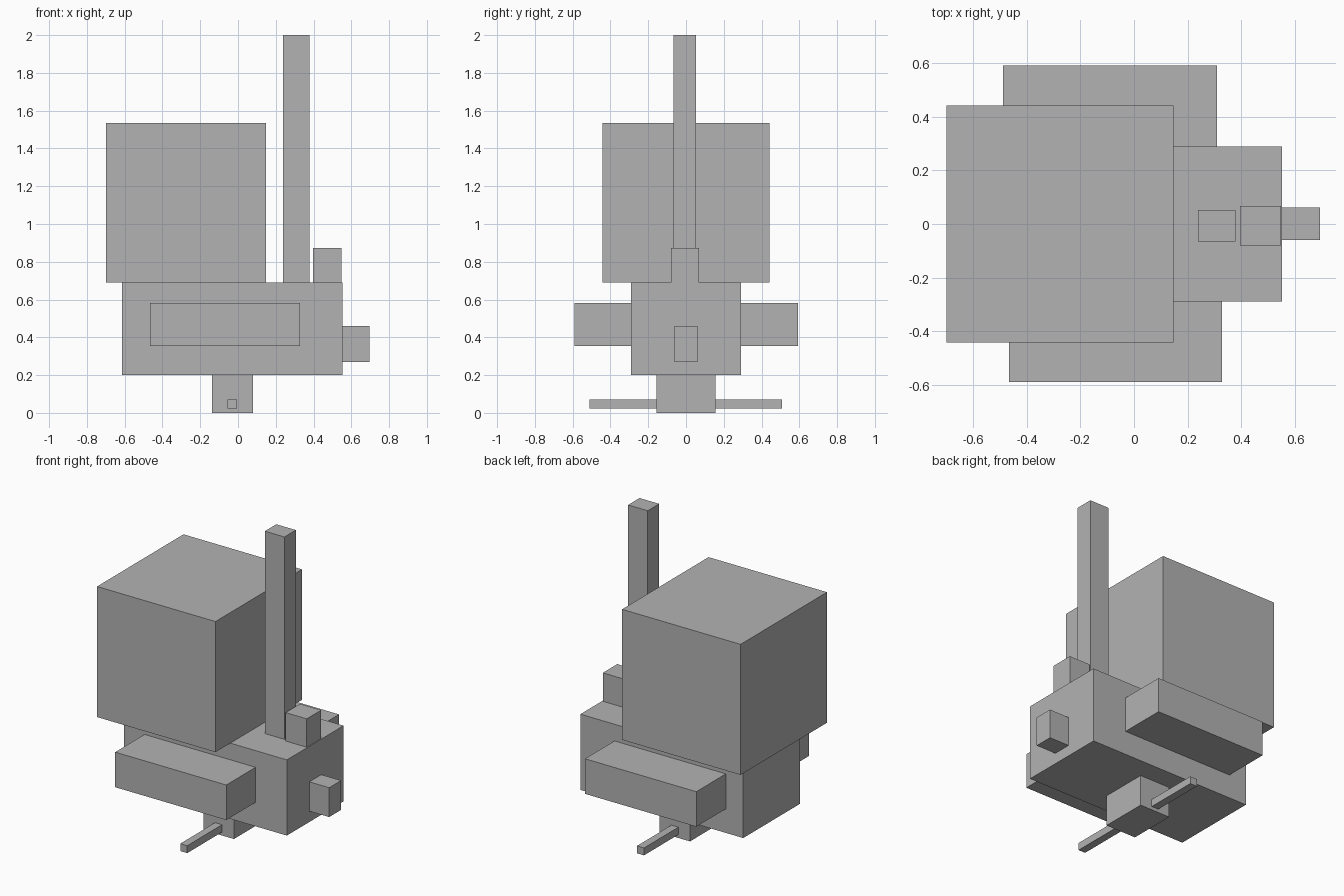
import bpy
import bmesh
from mathutils import Vector

old = bpy.data.objects.get("Cube")
if old:
    bpy.data.objects.remove(old, do_unlink=True)

grey = bpy.data.materials.new("plain_grey")
grey.use_nodes = True
tone = (0.45, 0.45, 0.45, 1)
grey.diffuse_color = tone
grey.node_tree.nodes["Principled BSDF"].inputs["Base Color"].default_value = tone


def box(name, xs, ys, zs):
    """Block spanning the given x, y and z ranges."""
    low, high = (Vector(corner) for corner in zip(xs, ys, zs))
    mesh = bpy.data.meshes.new(name)
    bm = bmesh.new()
    bmesh.ops.create_cube(bm, size=1)
    bmesh.ops.scale(bm, vec=high - low, verts=bm.verts)
    bm.to_mesh(mesh)
    bm.free()
    mesh.materials.append(grey)
    obj = bpy.data.objects.new(name, mesh)
    obj.location = (low + high) / 2
    bpy.context.collection.objects.link(obj)
    return obj


bottom, deck = 0.2, 0.69
nose, side = 0.553, 0.29

# Main body and the large block on top
box("body", (-0.613, nose), (-side, side), (bottom, deck))
box("upper_block", (-0.7, 0.148), (-0.442, 0.442), (deck, 1.535))

# Tall mast and small post standing on the deck
box("mast", (0.238, 0.378), (-0.065, 0.052), (deck, 2))
box("deck_post", (0.396, 0.548), (-0.08, 0.068), (deck, 0.874))

# Stub on the end of the body
box("end_stub", (nose, 0.695), (-0.06, 0.062), (0.27, 0.46))

# Long side pods, slightly staggered
box("right_pod", (-0.466, 0.329), (-0.59, -side), (0.355, 0.582))
box("left_pod", (-0.488, 0.309), (side, 0.592), (0.355, 0.582))

# Foot under the body with a thin rod out of each side
foot = 0.156
box("foot", (-0.138, 0.08), (-foot, foot), (0, bottom))
for name, ys in (("front_rod", (-0.512, -foot)), ("back_rod", (foot, 0.508))):
    box(name, (-0.055, -0.005), ys, (0.022, 0.07))
